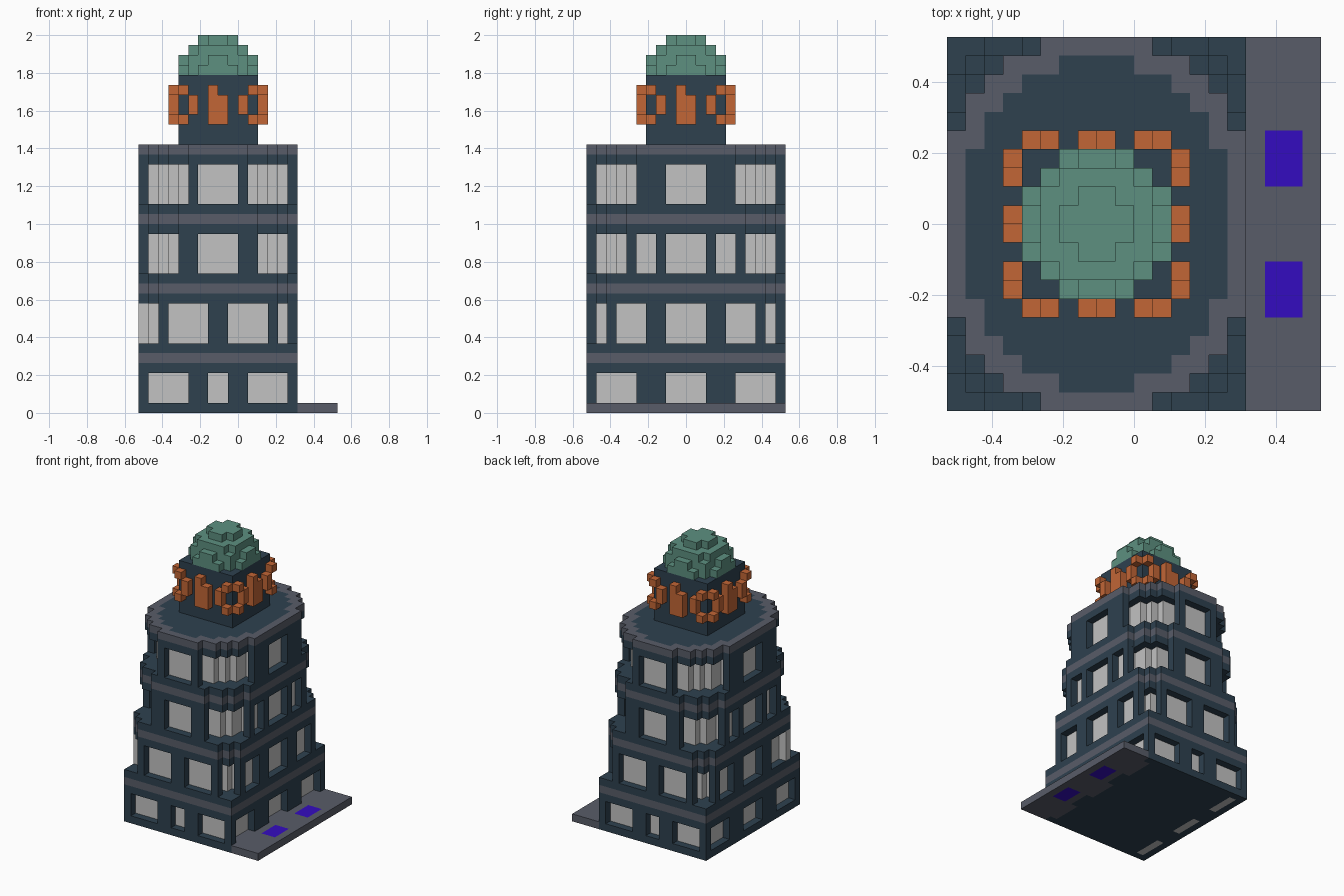
import bpy, bmesh

cube = bpy.data.objects.get("Cube")
if cube:
    bpy.data.objects.remove(cube, do_unlink=True)

U = 1 / 19          # size of one block
W, D = 16, 20       # building footprint in blocks


def material(name, rgb):
    lin = [((c / 255 + 0.055) / 1.055) ** 2.4 if c > 10 else c / 255 / 12.92 for c in rgb]
    m = bpy.data.materials.new(name)
    m.use_nodes = True
    m.diffuse_color = (*lin, 1)
    bsdf = m.node_tree.nodes["Principled BSDF"]
    bsdf.inputs["Base Color"].default_value = (*lin, 1)
    bsdf.inputs["Roughness"].default_value = 0.9
    return m


WALL = material("dark slate", (46, 65, 79))
STONE = material("grey stone", (88, 92, 104))
GLASS = material("pale glass", (194, 194, 194))
ORANGE = material("orange", (194, 102, 54))
GREEN = material("copper green", (93, 144, 128))
BLUE = material("blue", (52, 12, 192))


def rect(x0, x1, y0, y1):
    return {(x, y) for x in range(x0, x1) for y in range(y0, y1)}


def block(name, cells, z0, z1, mat):
    """Extrude a plan made of unit squares from z0 to z1."""
    bm = bmesh.new()
    for x, y in sorted(cells):
        bm.faces.new([bm.verts.new(((x + a - 10) * U, (y + b - 10) * U, z0 * U))
                      for a, b in ((0, 0), (1, 0), (1, 1), (0, 1))])
    bmesh.ops.remove_doubles(bm, verts=bm.verts[:], dist=U / 100)
    res = bmesh.ops.extrude_face_region(bm, geom=bm.faces[:], use_keep_orig=True)
    top = [g for g in res["geom"] if isinstance(g, bmesh.types.BMVert)]
    bmesh.ops.translate(bm, verts=top, vec=(0, 0, (z1 - z0) * U))
    bmesh.ops.recalc_face_normals(bm, faces=bm.faces[:])
    bmesh.ops.dissolve_limit(bm, angle_limit=0.01, verts=bm.verts[:], edges=bm.edges[:])
    me = bpy.data.meshes.new(name)
    bm.to_mesh(me)
    bm.free()
    me.materials.append(mat)
    ob = bpy.data.objects.new(name, me)
    bpy.context.collection.objects.link(ob)
    return ob


def plan(insets):
    """Building footprint with stepped corners."""
    cells = set()
    for x, y in rect(0, W, 0, D):
        row = min(y, D - 1 - y)
        inset = insets[row] if row < len(insets) else 0
        if inset <= x < W - inset:
            cells.add((x, y))
    return cells


def erode(cells):
    return {(x, y) for x, y in cells
            if all((x + i, y + j) in cells for i in (-1, 0, 1) for j in (-1, 0, 1))}


def piers(cells, corner, front, side):
    """Wall blocks left between the window openings of the flat faces."""
    out = set()
    for x, y in cells:
        on_front = y in (0, D - 1) and corner <= x < W - corner
        on_side = x in (0, W - 1) and corner <= y < D - corner
        if on_front and not any(a <= x < b for a, b in front):
            out.add((x, y))
        if on_side and not any(a <= y < b for a, b in side):
            out.add((x, y))
    return out


# Storeys: base, window top, corner insets, front and side openings
STOREYS = [
    ("ground", 1, 4, [], [(1, 5), (7, 9), (11, 15)], [(1, 5), (8, 12), (15, 19)]),
    ("second", 7, 11, [2, 1], [(3, 7), (9, 13)], [(3, 6), (8, 12), (14, 17)]),
    ("third", 14, 18, [4, 2, 1, 1], [(6, 10)], [(5, 7), (8, 12), (13, 15)]),
    ("fourth", 21, 25, [5, 3, 2, 1, 1], [(6, 10)], [(8, 12)]),
]
for name, z0, z1, insets, front, side in STOREYS:
    cells = plan(insets)
    core = erode(cells)
    wall = piers(cells, insets[0] if insets else 0, front, side)
    glass = set(core)
    if name == "second":                 # glazed front corner post
        wall.discard((0, 2))
        glass.add((0, 2))
    block(name + "_piers", wall, z0, z1, WALL)
    block(name + "_glass", glass, z0, z1, GLASS)
    block(name + "_lintel", cells, z1, z1 + 1, WALL)
    if name == "fourth":                 # roof with stone rim
        block("roof_rim", cells - core, z1 + 1, z1 + 2, STONE)
        block("roof_deck", core, z1 + 1, z1 + 2, WALL)
    else:
        block(name + "_band", cells, z1 + 1, z1 + 2, STONE)
        block(name + "_roof", cells, z1 + 2, z1 + 3, WALL)

# Base layer: floor, pavement with door thresholds, blue pads
sills, thresholds, pads = set(), set(), set()
for a in (1, 8, 15):
    sills |= rect(1, 2, a, a + 4)
    thresholds |= rect(15, 16, a, a + 4)
for a in (5, 12):
    pads |= rect(17, 19, a, a + 3)
block("floor", rect(0, W, 0, D) - sills - thresholds, 0, 1, WALL)
block("window_footings", sills, 0, 1, GLASS)
block("pavement", (rect(W, 20, 0, D) | thresholds) - pads, 0, 1, STONE)
block("pavement_pads", pads, 0, 1, BLUE)

# Rooftop tower
block("tower", rect(4, 12, 6, 14), 27, 34, WALL)

# Orange block trim: corner brackets and a central tab on every tower face
# (offset along the face, bottom, top)
TRIM = [(0, 0, 1), (0, 3, 4), (1, 1, 3), (6, 1, 3), (7, 0, 1), (7, 3, 4),
        (3, 0, 4), (4, 0, 1), (4, 1, 3)]
for i, (s, b, t) in enumerate(TRIM):
    cells = {(4 + s, 5), (11 - s, 14), (12, 6 + s), (3, 13 - s)}
    block(f"tower_trim_{i + 1}", cells, 29 + b, 29 + t, ORANGE)

# Stepped dome: squared radius of each layer
for i, r2 in enumerate((15, 13, 9, 3)):
    disc = {(x, y) for x, y in rect(4, 12, 6, 14)
            if (x - 7.5) ** 2 + (y - 9.5) ** 2 <= r2}
    block(f"dome_layer_{i + 1}", disc, 34 + i, 35 + i, GREEN)
